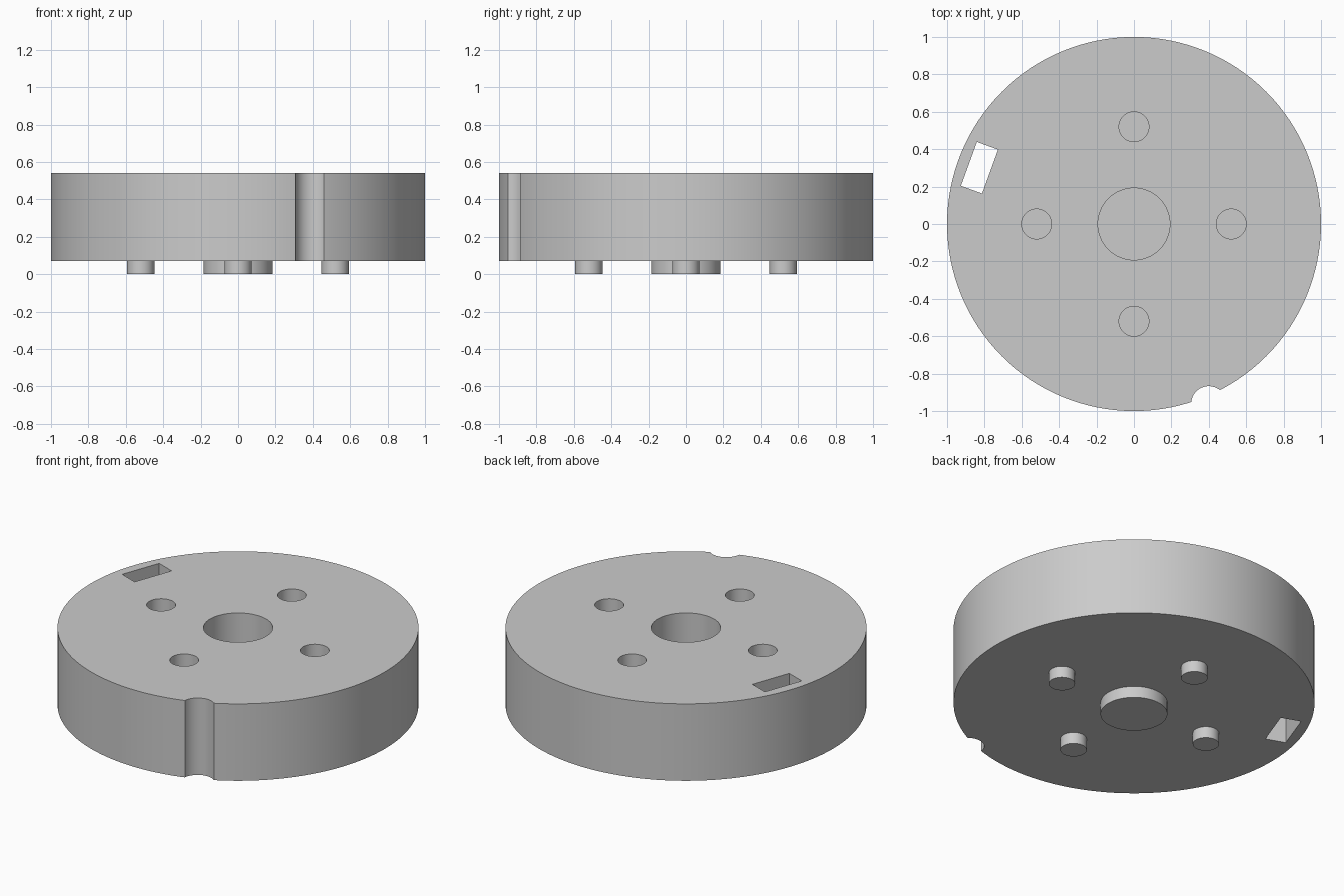
import bpy
from math import cos, sin, radians

cube = bpy.data.objects.get("Cube")
if cube:
    bpy.data.objects.remove(cube, do_unlink=True)

grey = bpy.data.materials.new("plain grey")
grey.use_nodes = True
COLOUR = (0.6, 0.6, 0.6, 1)
grey.diffuse_color = COLOUR
grey.node_tree.nodes["Principled BSDF"].inputs["Base Color"].default_value = COLOUR

BOTTOM, TOP = 0.07, 0.54
PIN_RING = 0.52
HOLE_DEPTH = 0.2
PIN_SPOTS = {"left": (PIN_RING, 0), "back": (0, PIN_RING),
             "right": (-PIN_RING, 0), "front": (0, -PIN_RING)}


def cylinder(name, radius, z0, z1, at=(0, 0), sides=64):
    bpy.ops.mesh.primitive_cylinder_add(
        vertices=sides, radius=radius, depth=z1 - z0,
        location=(at[0], at[1], (z0 + z1) / 2))
    obj = bpy.context.object
    obj.name = name
    obj.data.materials.append(grey)
    return obj


def smooth(obj):
    bpy.ops.object.select_all(action="DESELECT")
    obj.select_set(True)
    bpy.context.view_layer.objects.active = obj
    bpy.ops.object.shade_smooth_by_angle(angle=radians(30))


def cut(target, cutter):
    """Subtract the cutter from the target, then discard it."""
    cutter.hide_render = True
    mod = target.modifiers.new("cut", "BOOLEAN")
    mod.operation, mod.solver, mod.object = "DIFFERENCE", "EXACT", cutter
    bpy.context.view_layer.objects.active = target
    bpy.ops.object.modifier_apply(modifier=mod.name)
    bpy.data.objects.remove(cutter, do_unlink=True)


# Main disc
disc = cylinder("disc", 1, BOTTOM, TOP, sides=128)

# Blind sockets in the top face
cut(disc, cylinder("socket_cutter", 0.192, TOP - HOLE_DEPTH, TOP + 0.1))
for spot in PIN_SPOTS.values():
    cut(disc, cylinder("socket_cutter", 0.08, TOP - HOLE_DEPTH, TOP + 0.1, spot, 48))

# Round notch through the rim
cut(disc, cylinder("notch_cutter", 0.094, -0.1, 1, (0.4, -0.961)))

# Rectangular slot through the disc, square to the radius
angle = radians(160)
bpy.ops.mesh.primitive_cube_add(
    size=1, location=(0.88 * cos(angle), 0.88 * sin(angle), 0.3), rotation=(0, 0, angle))
slot = bpy.context.object
slot.scale = (0.12, 0.25, 1)
slot.data.materials.append(grey)
bpy.context.view_layer.update()
cut(disc, slot)
smooth(disc)

# Locating pins under the disc, seated slightly into it
smooth(cylinder("centre_pin", 0.185, 0, BOTTOM + 0.02))
for side, spot in PIN_SPOTS.items():
    smooth(cylinder(side + "_pin", 0.073, 0, BOTTOM + 0.02, spot, 48))
